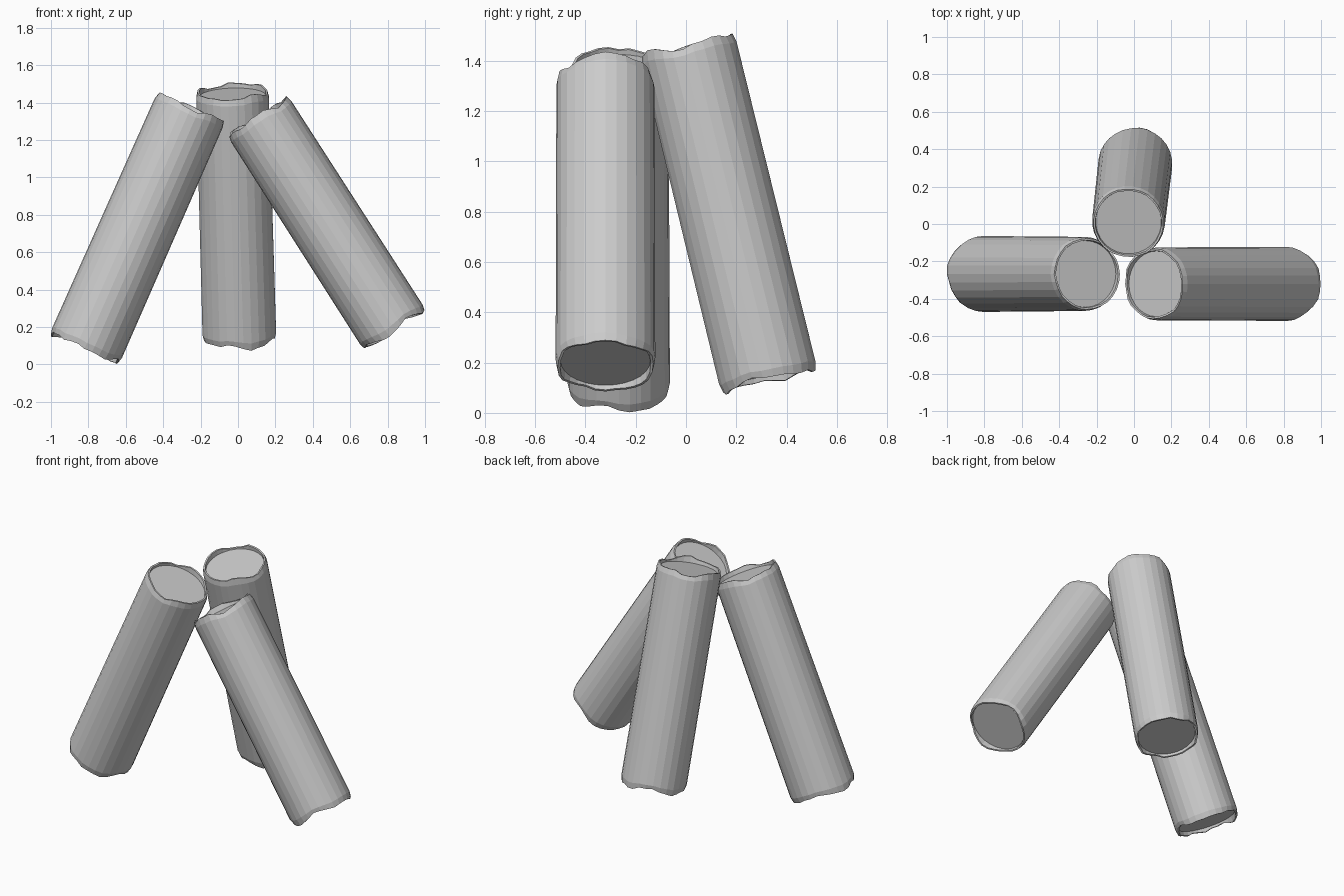
import bpy, bmesh, math, random
from mathutils import Vector

if "Cube" in bpy.data.objects:
    bpy.data.objects.remove(bpy.data.objects["Cube"])

SIDES = 28


def log(name, bottom, top, r_bottom, r_top, seed):
    """Leaning log with rounded, ragged bark rims and slightly sunken cut ends."""
    rng = random.Random(seed)
    bottom, top = Vector(bottom), Vector(top)
    axis = top - bottom
    length = axis.length
    bm = bmesh.new()

    def ring(radius, z, ragged):
        verts = []
        for i in range(SIDES):
            a = 2 * math.pi * i / SIDES
            verts.append(bm.verts.new((radius * math.cos(a), radius * math.sin(a),
                                       z + ragged[i])))
        return verts

    def ragged_edge():
        # broad waves plus a little chipping
        p, q = rng.uniform(0, 6.28), rng.uniform(0, 6.28)
        return [0.009 * math.sin(3 * 2 * math.pi * i / SIDES + p)
                + 0.006 * math.sin(5 * 2 * math.pi * i / SIDES + q)
                + rng.uniform(-0.007, 0.007) for i in range(SIDES)]

    flat = [0.0] * SIDES
    low, high = ragged_edge(), ragged_edge()
    soft = lambda e: [v * 0.5 for v in e]
    rb, rt, L = r_bottom, r_top, length
    # profile from the lower cut face, around the bark, to the upper cut face
    rings = [
        ring(rb * 0.90, 0.025, flat),
        ring(rb * 0.91, 0.004, low),
        ring(rb * 0.96, 0.003, low),
        ring(rb, 0.035, soft(low)),
        ring(rt, L - 0.035, soft(high)),
        ring(rt * 0.96, L - 0.003, high),
        ring(rt * 0.91, L - 0.004, high),
        ring(rt * 0.90, L - 0.025, flat),
    ]
    for a, b in zip(rings, rings[1:]):
        for i in range(SIDES):
            j = (i + 1) % SIDES
            bm.faces.new((a[i], a[j], b[j], b[i]))
    bm.faces.new(rings[0][::-1])
    bm.faces.new(rings[-1])
    bmesh.ops.recalc_face_normals(bm, faces=bm.faces)

    mesh = bpy.data.meshes.new(name)
    bm.to_mesh(mesh)
    bm.free()
    obj = bpy.data.objects.new(name, mesh)
    bpy.context.collection.objects.link(obj)
    obj.location = bottom
    obj.rotation_mode = 'QUATERNION'
    obj.rotation_quaternion = axis.to_track_quat('Z', 'Y')
    return obj


# three logs leaning together
log("left_log", (-0.82, -0.267, 0.085), (-0.25, -0.267, 1.375), 0.203, 0.198, 1)
log("right_log", (0.838, -0.32, 0.185), (0.107, -0.32, 1.325), 0.198, 0.195, 2)
log("back_log", (0.008, 0.33, 0.13), (-0.03, 0.005, 1.46), 0.198, 0.195, 3)
